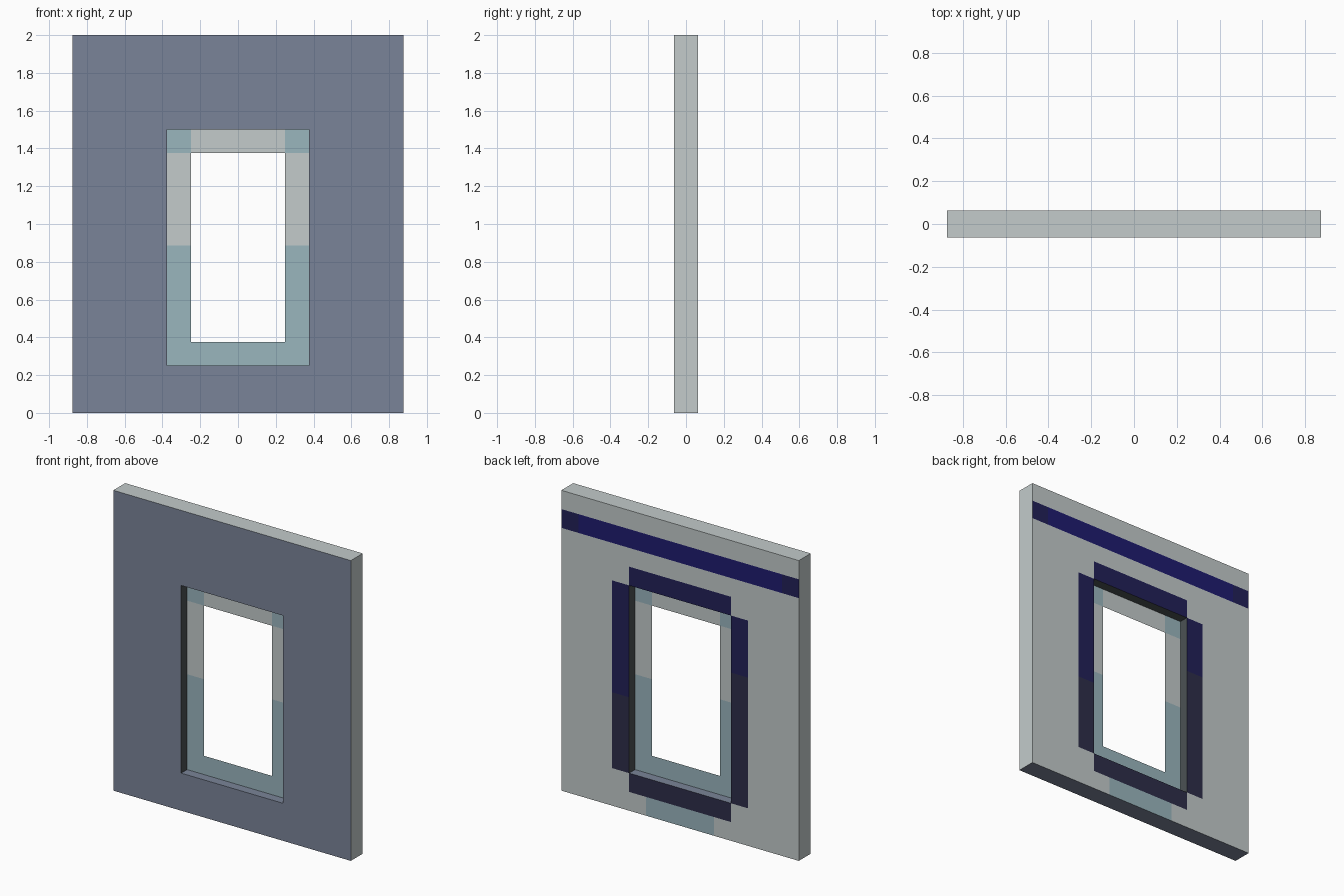
import bpy, bmesh

if "Cube" in bpy.data.objects:
    bpy.data.objects.remove(bpy.data.objects["Cube"])


def material(name, rgb):
    m = bpy.data.materials.new(name)
    lin = [((c / 255 + 0.055) / 1.055) ** 2.4 for c in rgb]
    m.diffuse_color = (*lin, 1)
    m.use_nodes = True
    m.node_tree.nodes["Principled BSDF"].inputs["Base Color"].default_value = m.diffuse_color
    return m


NAMES = ["pale grey", "slate", "teal", "dark grey", "bright navy", "navy", "dark navy"]
RGB = [(195, 203, 203), (122, 132, 152), (154, 182, 190), (76, 82, 84),
       (31, 28, 112), (34, 32, 88), (46, 46, 74)]
MATS = [material(n, c) for n, c in zip(NAMES, RGB)]
GREY, SLATE, TEAL, DARK, BRIGHT, NAVY, DKNAVY = range(7)
D = 0.0625  # half thickness


def finish(bm, name):
    bmesh.ops.remove_doubles(bm, verts=bm.verts, dist=1e-5)
    me = bpy.data.meshes.new(name)
    bm.to_mesh(me)
    bm.free()
    for m in MATS:
        me.materials.append(m)
    ob = bpy.data.objects.new(name, me)
    bpy.context.collection.objects.link(ob)


def quad(bm, pts, mat):
    bm.faces.new([bm.verts.new(p) for p in pts]).material_index = mat


def opening(x, z):
    return abs(x) < 0.375 and 0.25 < z < 1.5


def back_colour(x, z):
    ax = abs(x)
    if 1.75 < z < 1.875:                      # band under the top
        return BRIGHT if ax < 0.75 else NAVY
    if ax < 0.375 and 1.5 < z < 1.625:        # surround, head
        return NAVY
    if ax < 0.375 and 0.125 < z < 0.25:       # surround, sill
        return DKNAVY
    if 0.375 < ax < 0.5 and 0.25 < z < 1.5:   # surround, jambs
        return NAVY if z > (0.755 if x > 0 else 1.12) else DKNAVY
    if ax < 0.25 and z < 0.125:               # patch at the foot
        return TEAL
    return GREY


# Wall: grid of cells, coloured by rule on the back
half = [0.25, 0.375, 0.5, 0.75, 0.875]
xs = [-v for v in reversed(half)] + half
zs = [0, 0.125, 0.25, 0.755, 1.12, 1.5, 1.625, 1.75, 1.875, 2]
bm = bmesh.new()
for x0, x1 in zip(xs, xs[1:]):
    for z0, z1 in zip(zs, zs[1:]):
        x, z = (x0 + x1) / 2, (z0 + z1) / 2
        if opening(x, z):
            continue
        quad(bm, [(x0, -D, z0), (x1, -D, z0), (x1, -D, z1), (x0, -D, z1)], SLATE)
        quad(bm, [(x1, D, z0), (x0, D, z0), (x0, D, z1), (x1, D, z1)], back_colour(x, z))

# Outer edges (outward) and opening reveals (inward)
def rim(bm, a, b, c, d, inward, left, right, bottom, top):
    sides = [([(a, D, c), (a, -D, c), (a, -D, d), (a, D, d)], left),
             ([(b, -D, c), (b, D, c), (b, D, d), (b, -D, d)], right),
             ([(a, D, c), (b, D, c), (b, -D, c), (a, -D, c)], bottom),
             ([(a, -D, d), (b, -D, d), (b, D, d), (a, D, d)], top)]
    for pts, mat in sides:
        quad(bm, pts[::-1] if inward else pts, mat)


rim(bm, -0.875, 0.875, 0, 2, False, GREY, GREY, SLATE, GREY)
rim(bm, -0.375, 0.375, 0.25, 1.5, True, DARK, DARK, SLATE, DARK)
finish(bm, "wall_panel")

# Flat window frame in the middle of the opening
bm = bmesh.new()
xs = [-0.375, -0.25, 0.25, 0.375]
zs = [0.25, 0.375, 0.885, 1.375, 1.5]
for i in range(3):
    for k in range(4):
        if i == 1 and k in (1, 2):
            continue
        corner = i != 1 and k == 3
        x0, x1, z0, z1 = xs[i], xs[i + 1], zs[k], zs[k + 1]
        quad(bm, [(x0, 0, z0), (x1, 0, z0), (x1, 0, z1), (x0, 0, z1)],
             TEAL if k < 2 or corner else GREY)
finish(bm, "window_frame")
